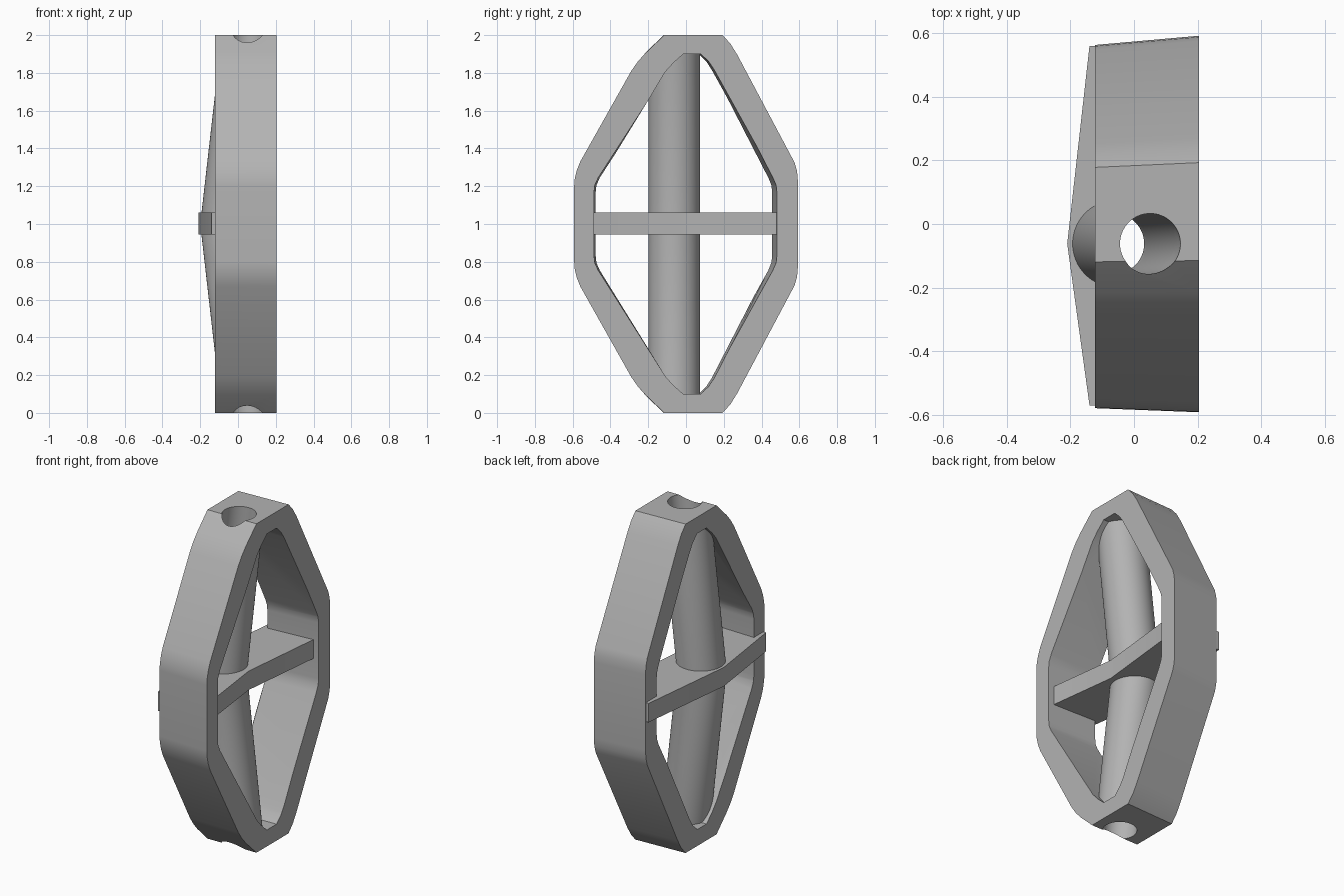
import bpy, bmesh, math

cube = bpy.data.objects.get("Cube")
if cube:
    bpy.data.objects.remove(cube, do_unlink=True)

grey = bpy.data.materials.new("plain grey")
grey.use_nodes = True
grey.diffuse_color = (0.45, 0.45, 0.45, 1)
grey.node_tree.nodes["Principled BSDF"].inputs["Base Color"].default_value = (0.45, 0.45, 0.45, 1)

MID = 1.0          # height of the symmetry plane
TUBE_Y = -0.062    # tube axis in y


def loft(name, rings):
    """Closed solid through rings that have equal point counts."""
    bm = bmesh.new()
    loops = [[bm.verts.new(p) for p in ring] for ring in rings]
    n = len(loops[0])
    for a, b in zip(loops, loops[1:]):
        for i in range(n):
            j = (i + 1) % n
            bm.faces.new((a[i], a[j], b[j], b[i]))
    bm.faces.new(loops[0])
    bm.faces.new(loops[-1])
    bmesh.ops.recalc_face_normals(bm, faces=bm.faces[:])
    mesh = bpy.data.meshes.new(name)
    bm.to_mesh(mesh)
    bm.free()
    mesh.materials.append(grey)
    obj = bpy.data.objects.new(name, mesh)
    bpy.context.collection.objects.link(obj)
    return obj


def side_solid(name, upper, x0, x1):
    """Extrude an upper half outline, mirrored downward, with draft along x."""
    outline = upper + [(y, 2 * MID - z) for y, z in reversed(upper)]

    def ring(x):
        t = (0.205 - x) / 0.325
        return [(x, y * (1 - 0.035 * t) - 0.008 * t, z) for y, z in outline]
    return loft(name, [ring(x0), ring(x1)])


def bent_tube(name, radius, reach, sides=64):
    """Round bar bent at the middle, cut level at both ends."""
    rings = []
    for h in (-reach, 0, reach):
        cx = -0.063 + 0.114 * abs(h)
        rings.append([(cx + radius * math.cos(a), TUBE_Y + radius * math.sin(a), MID + h)
                      for a in (2 * math.pi * i / sides for i in range(sides))])
    return loft(name, rings)


def cut(obj, cutter):
    mod = obj.modifiers.new("cut", "BOOLEAN")
    mod.operation = "DIFFERENCE"
    mod.solver = "EXACT"
    mod.object = cutter
    bpy.context.view_layer.objects.active = obj
    bpy.ops.object.modifier_apply(modifier=mod.name)


# Ring frame with a diamond window
outer = [(-0.592, 1.2), (-0.59, 1.235), (-0.578, 1.285), (-0.56, 1.33),
         (-0.29, 1.81), (-0.255, 1.86), (-0.215, 1.905), (-0.115, 2.0),
         (0.193, 2.0), (0.235, 1.955), (0.272, 1.895),
         (0.575, 1.325), (0.588, 1.28), (0.592, 1.23)]
inner = [(-0.487, 1.17), (-0.483, 1.205), (-0.465, 1.245),
         (-0.11, 1.805), (-0.07, 1.85), (-0.015, 1.9),
         (0.078, 1.9), (0.12, 1.86), (0.15, 1.815),
         (0.46, 1.245), (0.477, 1.205), (0.481, 1.17)]
frame = side_solid("frame", outer, -0.122, 0.205)
window = side_solid("window_cutter", inner, -0.3, 0.4)

# Bent hollow tube and its bore
tube = bent_tube("tube", 0.137, 0.91)
bore = bent_tube("bore_cutter", 0.095, 1.1)

# Crossbar bent at the tube
plan = [(-0.14, -0.57), (-0.21, TUBE_Y), (-0.14, 0.56),
        (0.18, 0.56), (0.115, TUBE_Y), (0.18, -0.57)]
crossbar = loft("crossbar", [[(x, y, z) for x, y in plan] for z in (0.945, 1.06)])

cut(frame, window)
for part in (frame, tube, crossbar):
    cut(part, bore)
for helper in (window, bore):
    bpy.data.objects.remove(helper, do_unlink=True)

# Smooth the rounded parts, keep edges sharp
for part in (frame, tube, crossbar):
    bpy.ops.object.select_all(action="DESELECT")
    part.select_set(True)
    bpy.context.view_layer.objects.active = part
    bpy.ops.object.shade_smooth_by_angle(angle=math.radians(28))
